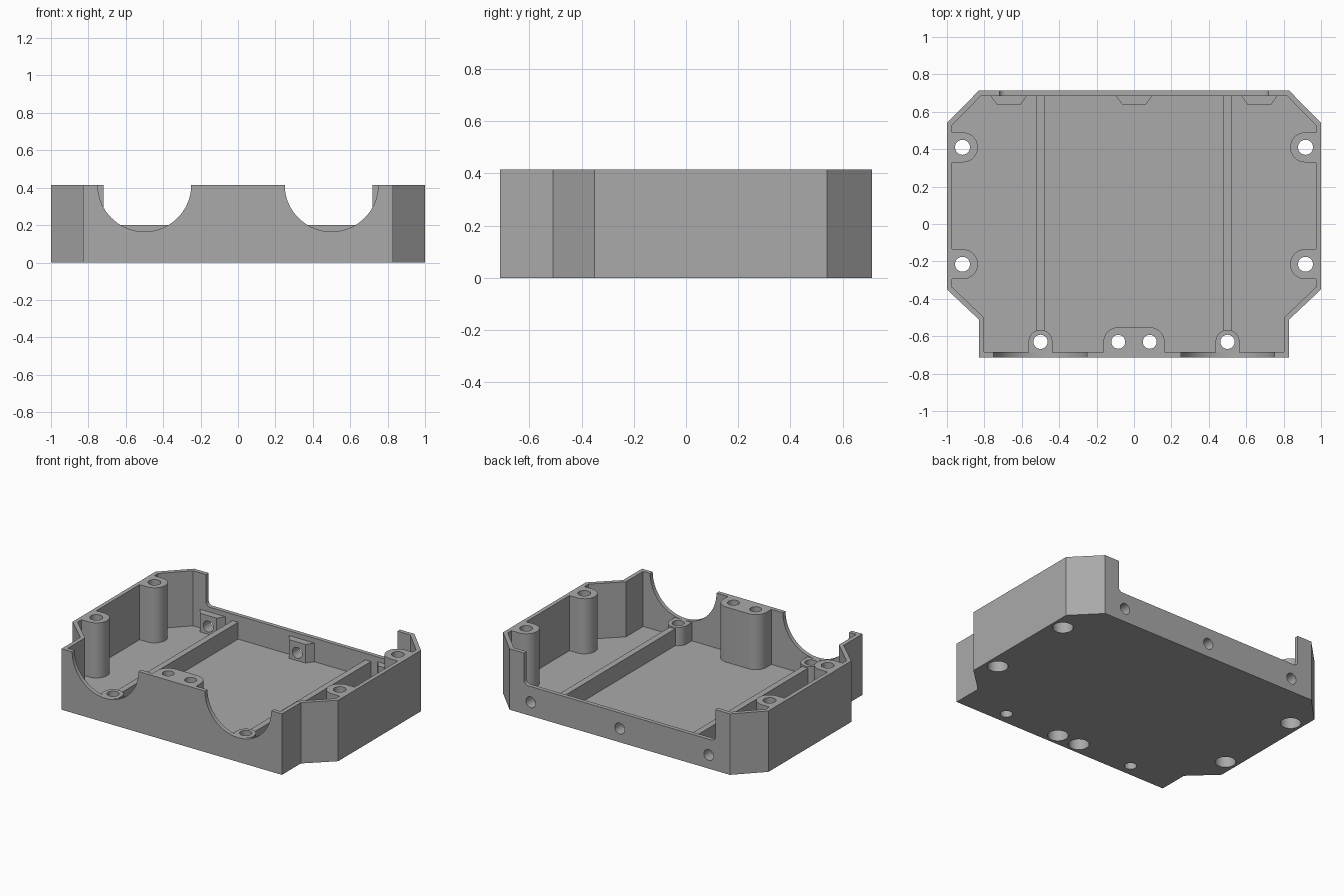
import bpy, bmesh
from math import sin, cos, pi, radians

cube = bpy.data.objects.get("Cube")
if cube:
    bpy.data.objects.remove(cube, do_unlink=True)

HEIGHT, FLOOR, BACK = 0.415, 0.04, 0.713

grey = bpy.data.materials.new("plain grey")
grey.use_nodes = True
grey.diffuse_color = (0.4, 0.4, 0.4, 1)
grey.node_tree.nodes["Principled BSDF"].inputs["Base Color"].default_value = (0.4, 0.4, 0.4, 1)


def prism(name, points, start, end, along="z"):
    """Extrude a flat outline along z (points are x, y) or along y (points are x, z)."""
    def place(p, d):
        return (p[0], p[1], d) if along == "z" else (p[0], d, p[1])
    bm = bmesh.new()
    low = bm.faces.new([bm.verts.new(place(p, start)) for p in points])
    top = bmesh.ops.extrude_face_region(bm, geom=[low])["geom"]
    offset = place((0, 0), end - start)
    bmesh.ops.translate(bm, vec=offset, verts=[v for v in top if isinstance(v, bmesh.types.BMVert)])
    bmesh.ops.recalc_face_normals(bm, faces=bm.faces)
    mesh = bpy.data.meshes.new(name)
    bm.to_mesh(mesh)
    bm.free()
    mesh.materials.append(grey)
    obj = bpy.data.objects.new(name, mesh)
    bpy.context.scene.collection.objects.link(obj)
    return obj


def arc(cx, cy, r, a0, a1, steps):
    turns = [radians(a0 + (a1 - a0) * i / steps) for i in range(steps + 1)]
    return [(cx + r * cos(t), cy + r * sin(t)) for t in turns]


def circle(cx, cy, r, steps=40):
    return arc(cx, cy, r, 0, 360, steps)[:-1]


def box(x0, x1, y0, y1):
    return [(x0, y0), (x1, y0), (x1, y1), (x0, y1)]


def mirrored(half):
    return half + [(-x, y) for x, y in reversed(half)]


def combine(body, tool, operation):
    """Merge or cut a part, then discard it."""
    mod = body.modifiers.new(operation, "BOOLEAN")
    mod.operation, mod.solver, mod.object = operation, "EXACT", tool
    bpy.context.view_layer.update()
    graph = bpy.context.evaluated_depsgraph_get()
    result = bpy.data.meshes.new_from_object(body.evaluated_get(graph))
    body.modifiers.clear()
    body.data = result
    bpy.data.objects.remove(tool, do_unlink=True)


# Tray: outer shell with a hollow cavity
outer = mirrored([(0.83, -BACK), (0.83, -0.51), (1, -0.35), (1, 0.54), (0.83, BACK)])
inner = mirrored([(0.802, -0.685), (0.802, -0.5), (0.972, -0.338), (0.972, 0.528), (0.818, 0.685)])
tray = prism("housing_tray", outer, 0, HEIGHT)
combine(tray, prism("cavity", inner, FLOOR, 0.6), "DIFFERENCE")

# Two round notches in the front wall
for x in (-0.5, 0.5):
    combine(tray, prism("front_notch", circle(x, HEIGHT, 0.25, 72), -0.8, -0.684, "y"), "DIFFERENCE")

# Wide opening in the back wall with rounded lower corners
opening = mirrored(arc(0.69, 0.23, 0.03, -90, 0, 8) + [(0.72, 0.6)])
combine(tray, prism("back_opening", opening, 0.684, 0.8, "y"), "DIFFERENCE")

solids, holes = [], []
for s in (-1, 1):
    # Floor ribs
    solids.append(prism("floor_rib", box(s * 0.5 - 0.021, s * 0.5 + 0.021, -0.6, 0.7), 0.02, 0.155))
    # Tall screw posts on the side walls
    for y in (-0.215, 0.41):
        post = arc(0.915, y, 0.08, 90, 270, 24) + [(0.985, y - 0.08), (0.985, y + 0.08)]
        solids.append(prism("side_post", [(s * px, py) for px, py in post], 0.02, HEIGHT))
        holes.append(prism("side_hole", circle(s * 0.917, y, 0.04), -0.1, 0.6))
        holes.append(prism("side_recess", circle(s * 0.917, y, 0.064), -0.1, 0.1))
    # Short posts under the front notches
    post = arc(s * 0.5, -0.63, 0.064, 0, 180, 24) + [(s * 0.5 - 0.064, -0.7), (s * 0.5 + 0.064, -0.7)]
    solids.append(prism("notch_post", post, 0.02, 0.165))
    holes.append(prism("notch_hole", circle(s * 0.5, -0.63, 0.038), -0.1, 0.6))
    # Paired holes for the middle front block
    holes.append(prism("block_hole", circle(s * 0.084, -0.63, 0.037), -0.1, 0.6))
    holes.append(prism("block_recess", circle(s * 0.084, -0.63, 0.064), -0.1, 0.1))

# Middle front block with rounded corners
block = arc(0.084, -0.632, 0.08, 0, 90, 12)
block = mirrored([(0.164, -0.7)] + block)
solids.append(prism("front_block", block, 0.02, HEIGHT))

# Tapered lugs and screw holes on the back wall
for x in (-0.67, 0, 0.67):
    lug = [(x - 0.108, 0.7), (x - 0.062, 0.637), (x + 0.062, 0.637), (x + 0.108, 0.7)]
    solids.append(prism("back_lug", lug, 0.02, 0.167))
    holes.append(prism("back_hole", circle(x, 0.093, 0.037), 0.6, 0.8, "y"))

for part in solids:
    combine(tray, part, "UNION")
for part in holes:
    combine(tray, part, "DIFFERENCE")

# Smooth the round surfaces, keep the edges crisp
bpy.ops.object.select_all(action="DESELECT")
tray.select_set(True)
bpy.context.view_layer.objects.active = tray
bpy.ops.object.shade_smooth_by_angle(angle=radians(25))
